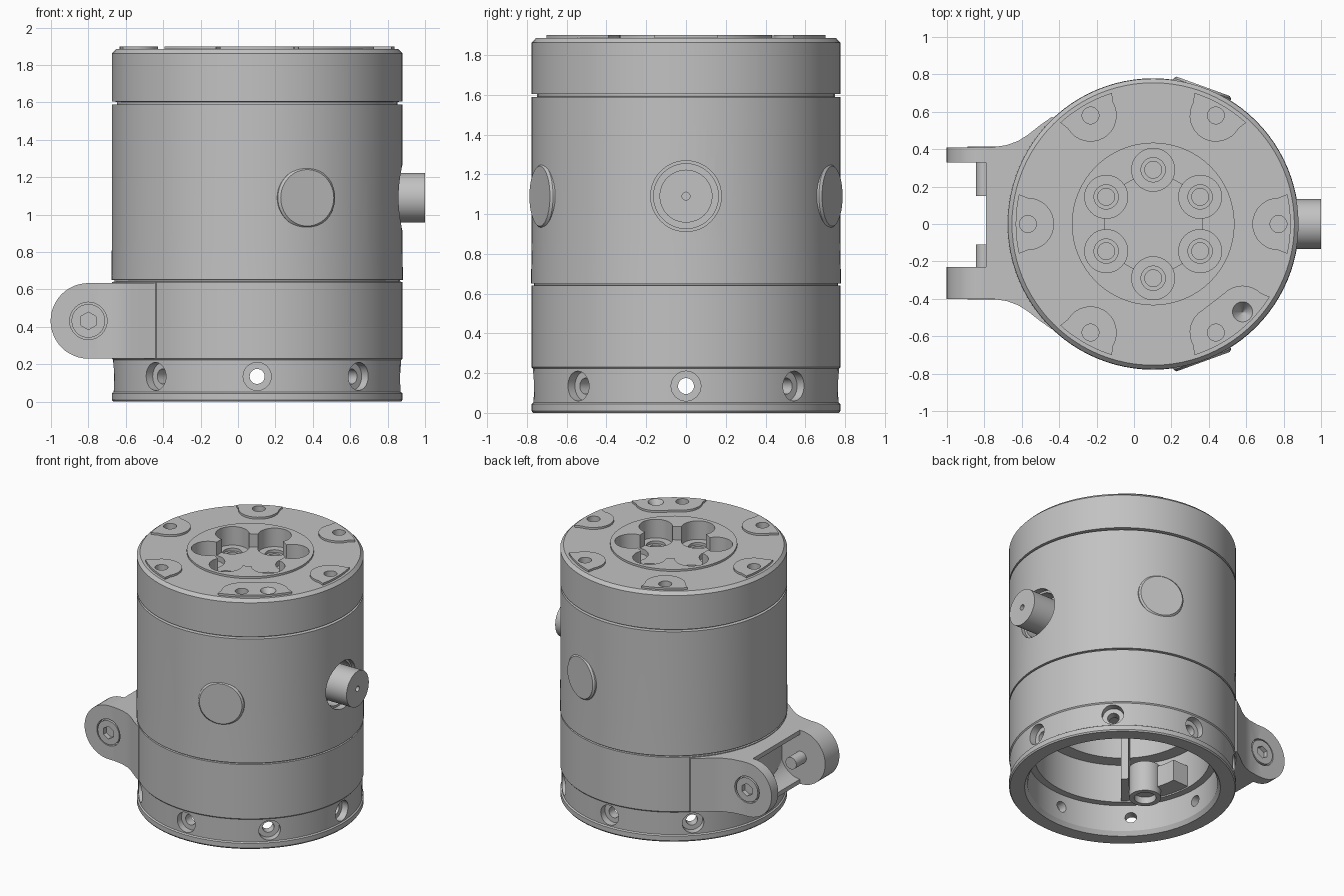
import bpy, bmesh
from math import sin, cos, radians, pi
from mathutils import Vector

if "Cube" in bpy.data.objects:
    bpy.data.objects.remove(bpy.data.objects["Cube"])

CX = 0.1025          # axis of the housing
R = 0.777            # housing radius
TONE = (0.54, 0.54, 0.54, 1)

grey = bpy.data.materials.new("plain grey")
grey.use_nodes = True
grey.diffuse_color = TONE
grey.node_tree.nodes["Principled BSDF"].inputs["Base Color"].default_value = TONE


def polar(r, deg, z=0.0):
    return Vector((CX + r * cos(radians(deg)), r * sin(radians(deg)), z))


def finish(name, bm):
    bmesh.ops.recalc_face_normals(bm, faces=bm.faces[:])
    mesh = bpy.data.meshes.new(name)
    bm.to_mesh(mesh)
    bm.free()
    mesh.materials.append(grey)
    ob = bpy.data.objects.new(name, mesh)
    bpy.context.collection.objects.link(ob)
    return ob


def add_rod(bm, r, start, end, r2=None, segs=32):
    start, end = Vector(start), Vector(end)
    axis = end - start
    mat = axis.to_track_quat('Z', 'Y').to_matrix().to_4x4()
    mat.translation = (start + end) / 2
    bmesh.ops.create_cone(bm, cap_ends=True, segments=segs, radius1=r,
                          radius2=r if r2 is None else r2, depth=axis.length, matrix=mat)


def rods(name, specs):
    bm = bmesh.new()
    for spec in specs:
        add_rod(bm, *spec)
    return finish(name, bm)


def add_prism(bm, points, direction):
    face = bm.faces.new([bm.verts.new(p) for p in points])
    out = bmesh.ops.extrude_face_region(bm, geom=[face])
    verts = [g for g in out["geom"] if isinstance(g, bmesh.types.BMVert)]
    bmesh.ops.translate(bm, verts=verts, vec=direction)


def prism(name, points, direction):
    bm = bmesh.new()
    add_prism(bm, points, direction)
    return finish(name, bm)


def lathe(name, profile, segs=96):
    bm = bmesh.new()
    verts = [bm.verts.new((CX + r, 0, z)) for r, z in profile]
    edges = [bm.edges.new(pair) for pair in zip(verts, verts[1:])]
    bmesh.ops.spin(bm, geom=verts + edges, cent=(CX, 0, 0), axis=(0, 0, 1),
                   angle=2 * pi, steps=segs, use_merge=False)
    bmesh.ops.remove_doubles(bm, verts=bm.verts[:], dist=1e-4)
    return finish(name, bm)


def boolean(ob, tool, operation='DIFFERENCE'):
    mod = ob.modifiers.new("cut", 'BOOLEAN')
    mod.operation, mod.solver, mod.object = operation, 'EXACT', tool
    bpy.context.view_layer.objects.active = ob
    bpy.ops.object.modifier_apply(modifier=mod.name)
    bpy.data.objects.remove(tool)


# Housing: outer skin from bottom to top, then the hollow underside
housing = lathe("housing", [
    (0, 0.7), (0.5, 0.7), (0.5, 0.52), (0.6, 0.52), (0.6, 0.23), (0.65, 0.23),
    (0.65, 0.03), (0.67, 0), (0.77, 0), (R, 0.01), (R, 0.045), (0.767, 0.052),
    (0.77, 0.222), (R, 0.23), (R, 0.64), (0.764, 0.642), (0.764, 0.65), (0.779, 0.652),
    (R, 0.86), (R, 1.588), (0.75, 1.59), (0.75, 1.603), (R, 1.605),
    (R, 1.862), (0.755, 1.885), (0, 1.885)])

# Raised pads and centre disc on the lid
bm = bmesh.new()
PADS = [(0, 0), (60, 60), (120, 120), (180, 180), (240, 240), (300, 315.5)]
for a0, a1 in PADS:
    pts = []
    for hole, first in ((a1, 90), (a0, 180)):
        for k in range(9):
            d = radians(hole + first + k * 90 / 8)
            pts.append(polar(0.67, hole, 1.8) + 0.14 * Vector((cos(d), sin(d), 0)))
    if a0 == a1:
        del pts[9]
    for k in range(11):
        pts.append(polar(0.735, a0 - 12.5 + (a1 - a0 + 25) * k / 10, 1.8))
    add_prism(bm, pts, (0, 0, 0.1))
add_rod(bm, 0.435, polar(0, 0, 1.8), polar(0, 0, 1.9), None, 64)
boolean(housing, finish("lid_pads", bm), 'UNION')

# Lid holes, one of them conical
boolean(housing, rods("pad_holes", [
    (0.045, polar(0.67, a, 1.78), polar(0.67, a, 1.95)) for a, _ in PADS]))
boolean(housing, rods("cone_hole", [
    (0.002, polar(0.67, 315.5, 1.82), polar(0.67, 315.5, 1.902), 0.055)]))

# Flower-shaped pocket: shallow hexagon, deeper lobes with stepped screw holes
LOBES = range(30, 390, 60)
boolean(housing, prism("pocket", [polar(0.3, a, 1.8) for a in LOBES], (0, 0, 0.3)))
for r, floor in ((0.115, 1.76), (0.065, 1.74), (0.045, 1.6)):
    boolean(housing, rods("lobes", [
        (r, polar(0.29, a, floor), polar(0.29, a, 2.0)) for a in LOBES]))

# Eight counterbored holes round the foot
ring = range(0, 360, 45)
boolean(housing, rods("counterbores", [
    (0.075, polar(0.715, a, 0.135), polar(0.9, a, 0.135)) for a in ring]))
boolean(housing, rods("foot_holes", [
    (0.04, polar(0.5, a, 0.135), polar(0.9, a, 0.135)) for a in ring]))

# Recess for the side shaft, stepped at its rim
for r, depth in ((0.178, 0.73), (0.163, 0.64)):
    boolean(housing, rods("shaft_recess", [(r, polar(depth, 0, 1.09), polar(1, 0, 1.09), None, 48)]))

# Side shaft with a centre mark
shaft = rods("side_shaft", [(0.133, polar(0.6, 0, 1.09), (1, 0, 1.09), None, 48)])
boolean(shaft, rods("centre_mark", [(0.02, (0.95, 0, 1.09), (1.1, 0, 1.09))]))

# Round cover plates front and back
for side, a in (("front", -70), ("back", 70)):
    cover = rods(side + "_cover", [(0.163, polar(0.7, a, 1.09), polar(0.783, a, 1.09), None, 48)])
    mod = cover.modifiers.new("rim", 'BEVEL')
    mod.width, mod.segments, mod.angle_limit = 0.012, 1, radians(60)

# Curved wall, radial web and boss inside the hollow underside
arc = range(182, 232, 6)
prism("inner_wall", [polar(0.47, a, 0.24) for a in arc] +
      [polar(0.62, a, 0.24) for a in reversed(arc)], (0, 0, 0.16))
prism("inner_web", [polar(r, a, 0.24) for r, a in
                    ((0.3, 222), (0.62, 225), (0.62, 231), (0.3, 232))], (0, 0, 0.47))
boss = rods("inner_boss", [(0.11, polar(0.5, 212, 0.19), polar(0.5, 212, 0.42))])
boolean(boss, rods("boss_hole", [(0.075, polar(0.5, 212, 0.1), polar(0.5, 212, 0.36))]))

# Hinge bracket: plan outline, trimmed by a rounded side outline
flare = [(-0.44, 0.572), (-0.5, 0.53), (-0.57, 0.475), (-0.62, 0.444), (-0.68, 0.422),
         (-0.76, 0.41), (-1.05, 0.41)]
plan = [Vector((x, y, 0.2)) for x, y in flare]
plan += [Vector((x, -y + 0.01, 0.2)) for x, y in reversed(flare)]
plan += [polar(0.7, a, 0.2) for a in range(230, 129, -10)]
bracket = prism("hinge_bracket", plan, (0, 0, 0.5))
PIN = Vector((-0.8, 0, 0.432))
outline = [Vector((0.2, -1, 0.23)), Vector((0.2, -1, 0.634))]
for k in range(25):
    d = radians(90 + k * 7.5)
    outline.append(Vector((PIN.x + 0.202 * cos(d), -1, PIN.z + 0.202 * sin(d))))
boolean(bracket, prism("side_outline", outline, (0, 2, 0)), 'INTERSECT')

# Gap between the hinge arms
boolean(bracket, rods("hinge_gap", [
    (0.17, PIN + Vector((0, -0.23, 0)), PIN + Vector((0, 0.33, 0)), None, 48)]))
boolean(bracket, prism("gap_front", [Vector((x, -0.23, z)) for x, z in
                                     ((-1.2, 0.1), (-0.79, 0.1), (-0.79, 0.8), (-1.2, 0.8))],
                       (0, 0.56, 0)))


def on_pin(y):
    return (PIN.x, y, PIN.z)


# Hinge screws with hex sockets, and the pins on the inner faces
for name, face, tip in (("front", -0.40, -0.11), ("back", 0.41, 0.15)):
    s = 1 if face > 0 else -1
    inner, outer = on_pin(face - s * 0.03), on_pin(face + s * 0.1)
    boolean(bracket, rods("screw_seat", [(0.1, inner, outer)]))
    screw = rods(name + "_hinge_screw", [(0.09, on_pin(face - s * 0.04), on_pin(face + s * 0.004))])
    boolean(screw, rods("hex_socket", [(0.047, inner, outer, None, 6)]))
    rods(name + "_hinge_pin", [(0.045, on_pin(face - s * 0.06), on_pin(tip))])

# Smooth the round faces, keep the edges sharp
for ob in bpy.context.scene.objects:
    if ob.type == 'MESH' and grey.name in ob.data.materials:
        bpy.ops.object.select_all(action='DESELECT')
        ob.select_set(True)
        bpy.context.view_layer.objects.active = ob
        bpy.ops.object.shade_smooth_by_angle(angle=radians(30))
